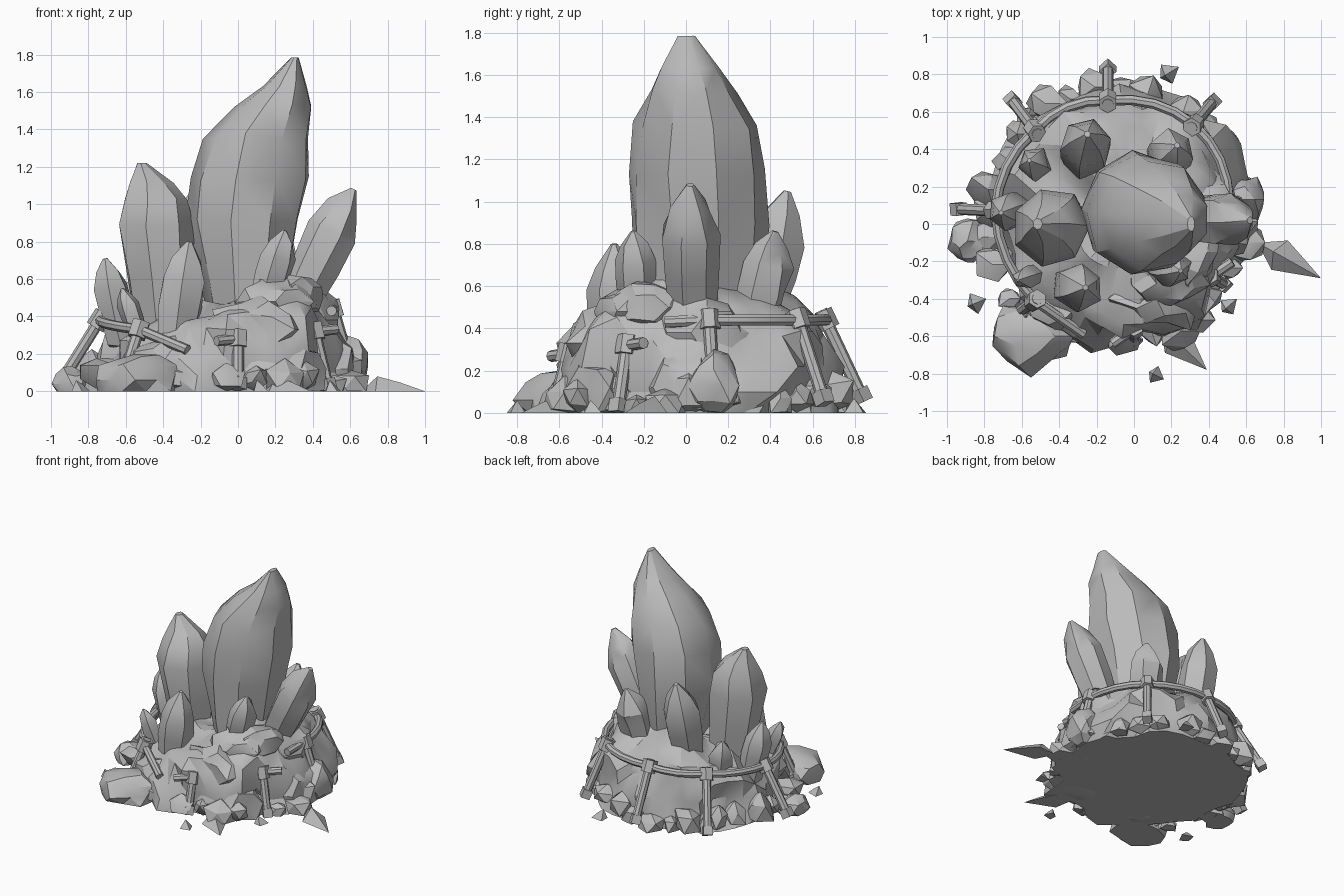
import bpy, bmesh, math, random
from mathutils import Vector, noise

if "Cube" in bpy.data.objects:
    bpy.data.objects.remove(bpy.data.objects["Cube"])
rng = random.Random(7)

stone = bpy.data.materials.new("stone grey")
stone.use_nodes = True
stone.diffuse_color = (0.5, 0.5, 0.5, 1)
stone.node_tree.nodes["Principled BSDF"].inputs["Base Color"].default_value = (0.5, 0.5, 0.5, 1)


def finish(name, bm, angle=35):
    """Turn a bmesh into a shaded object resting above the ground."""
    for v in bm.verts:
        v.co.z = max(v.co.z, 0)
    bmesh.ops.recalc_face_normals(bm, faces=bm.faces)
    mesh = bpy.data.meshes.new(name)
    bm.to_mesh(mesh)
    bm.free()
    mesh.materials.append(stone)
    ob = bpy.data.objects.new(name, mesh)
    bpy.context.collection.objects.link(ob)
    bpy.ops.object.select_all(action='DESELECT')
    ob.select_set(True)
    bpy.context.view_layer.objects.active = ob
    bpy.ops.object.shade_smooth_by_angle(angle=math.radians(angle))
    return ob


def loft(bm, rings):
    """Skin a list of equal point rings and cap both ends."""
    loops = [[bm.verts.new(p) for p in ring] for ring in rings]
    n = len(loops[0])
    for a, b in zip(loops, loops[1:]):
        for i in range(n):
            j = (i + 1) % n
            bm.faces.new((a[i], a[j], b[j], b[i]))
    bm.faces.new(loops[0][::-1])
    bm.faces.new(loops[-1])


def section_crystal(name, sections, sides, jitter):
    """Crystal from horizontal sections: z, x min, x max, y min, y max."""
    bm = bmesh.new()
    turn = rng.random()
    rings = []
    for z, x0, x1, y0, y1 in sections:
        ring = []
        for i in range(sides):
            a = math.tau * (i + turn) / sides
            k = 1.03 + rng.uniform(-jitter, jitter)
            ring.append(Vector(((x0 + x1) / 2 + k * math.cos(a) * (x1 - x0) / 2,
                                (y0 + y1) / 2 + k * math.sin(a) * (y1 - y0) / 2,
                                z + rng.uniform(-jitter, jitter) * (x1 - x0) * 0.8)))
        rings.append(ring)
    loft(bm, rings)
    bmesh.ops.triangulate(bm, faces=bm.faces)
    finish(name, bm, 32)


def crystal(name, base, tip, radius, sides=6, squash=1.0):
    """Leaning faceted crystal running from base to a blunt tip."""
    base, tip = Vector(base), Vector(tip)
    axis = tip - base
    side = axis.cross(Vector((0, 1, 0))).normalized()
    other = axis.cross(side).normalized()
    turn = rng.random()
    rings = []
    for t, k in ((0, .8), (.4, .97), (.66, 1), (.84, .68), (1, .13)):
        rings.append([base + axis * (t + rng.uniform(-.03, .03) * (t < 1)) + radius * k * rng.uniform(.93, 1.1) *
                      (side * math.cos(a) + other * math.sin(a) * squash)
                      for a in (math.tau * (i + turn) / sides for i in range(sides))])
    bm = bmesh.new()
    loft(bm, rings)
    bmesh.ops.triangulate(bm, faces=bm.faces)
    finish(name, bm)


def rock(name, centre, size, detail=2, rough=.22):
    bm = bmesh.new()
    bmesh.ops.create_icosphere(bm, subdivisions=detail, radius=1)
    seed = Vector((rng.uniform(0, 50), rng.uniform(0, 50), 0))
    for v in bm.verts:
        v.co *= 1 + rough * noise.noise(v.co * 1.7 + seed) * 1.6
        v.co = Vector(centre) + Vector(c * s for c, s in zip(v.co, size))
    finish(name, bm, 28)


def beam(name, points, radius, sides=8):
    """Round timber following a short path."""
    pts = [Vector(p) for p in points]
    rings = []
    for i, p in enumerate(pts):
        d = (pts[min(i + 1, len(pts) - 1)] - pts[max(i - 1, 0)]).normalized()
        u = d.cross(Vector((.3, .2, 1)) if abs(d.z) < .9 else Vector((1, 0, 0))).normalized()
        w = d.cross(u)
        rings.append([p + radius * (u * math.cos(a) + w * math.sin(a))
                      for a in (math.tau * k / sides for k in range(sides))])
    bm = bmesh.new()
    loft(bm, rings)
    finish(name, bm, 40)


# Rocky mound, lower toward the front left
bm = bmesh.new()
rings = []
for r, z in ((.68, 0), (.67, .1), (.65, .22), (.61, .36), (.56, .45), (.45, .53), (.28, .6), (.08, .63)):
    ring = []
    for i in range(36):
        a = math.tau * i / 36
        low = 1 - .24 * max(0, math.cos(a - math.radians(215)))
        p = Vector((math.cos(a) * r, math.sin(a) * r, z))
        k = 1 + .2 * noise.noise(p * 3.5) + .07 * noise.noise(p * 9)
        lift = .1 * noise.noise(p * 4 + Vector((9, 3, 1))) * (z > .3)
        ring.append(Vector((-.1 + z * .1 + p.x * k, .05 + p.y * k, z * low + lift)))
    rings.append(ring)
loft(bm, rings)
bmesh.ops.triangulate(bm, faces=bm.faces)
finish("rock_mound", bm, 30)

# Ledges heaped on the front right of the mound
for c, s in (((.2, -.27, .48), (.2, .17, .14)), ((.12, -.4, .33), (.24, .16, .16)),
             ((.32, -.15, .5), (.13, .2, .12)), ((.38, .1, .38), (.16, .24, .2)),
             ((.15, -.42, .12), (.3, .17, .18)), ((-.4, -.42, .14), (.2, .14, .16))):
    rock("mound_ledge", c, s, 2, .3)

# Large crystals
section_crystal("main_crystal", (
    (.3, -.14, .2, -.2, .28), (.6, -.2, .27, -.24, .36), (.9, -.27, .33, -.26, .38),
    (1.15, -.25, .37, -.27, .36), (1.36, -.17, .385, -.24, .33), (1.52, -.01, .395, -.17, .24),
    (1.64, .13, .37, -.12, .16), (1.785, .285, .325, -.04, .04)), 9, .05)
section_crystal("left_crystal", (
    (.3, -.55, -.25, -.14, .16), (.6, -.6, -.25, -.19, .18), (.88, -.65, -.25, -.22, .19),
    (1.02, -.62, -.27, -.18, .16), (1.12, -.58, -.35, -.1, .1), (1.22, -.54, -.49, -.03, .03)), 7, .05)

# Small crystals around them
crystal("right_crystal", (.28, .03, .4), (.62, .02, 1.08), .14, 7)
crystal("front_left_crystal", (-.34, -.33, .2), (-.26, -.34, .8), .125, 6)
crystal("front_right_crystal", (.13, -.22, .45), (.25, -.25, .86), .1, 6)
crystal("back_crystal", (-.26, .33, .4), (-.25, .48, 1.05), .135, 6)
crystal("back_right_crystal", (.16, .32, .4), (.23, .42, .86), .12, 6)
crystal("left_small_crystal", (-.62, .08, .25), (-.71, .06, .71), .1, 6)
crystal("left_tiny_crystal", (-.52, -.27, .28), (-.62, -.3, .55), .06, 5)
crystal("back_left_small_crystal", (-.5, .3, .3), (-.56, .34, .62), .09, 5)

# Boulders round the foot of the mound
rock("front_left_boulder", (-.55, -.6, .06), (.23, .18, .15))
rock("left_boulder", (-.89, -.09, .04), (.1, .12, .1))
rock("right_boulder", (.57, .13, .13), (.13, .13, .16))
rock("right_front_boulder", (.5, -.02, .12), (.14, .16, .19))
for i in range(30):
    a = math.tau * (i + rng.uniform(-.3, .3)) / 30
    r = .66 + rng.uniform(-.04, .07)
    s = rng.uniform(.06, .12)
    rock("foot_rock", (-.1 + r * math.cos(a), .05 + r * math.sin(a), s * rng.uniform(.2, 1)),
         (s, s, s * rng.uniform(.7, 1.4)), 1, .35)

# Timber fence: post foot and joint for every post, running around the mound
posts = [((0, -.62, .04), (0, -.56, .28)), ((.48, -.32, .03), (.41, -.28, .32)),
         ((.6, .13, .13), (.51, .11, .44)), ((.42, .65, .07), (.32, .53, .44)),
         ((-.14, .83, .08), (-.14, .66, .44)), ((-.65, .66, .06), (-.53, .5, .42)),
         ((-.94, .08, .06), (-.74, .07, .38)), ((-.62, -.48, .05), (-.53, -.41, .33))]
for foot, joint in posts:
    f, j = Vector(foot), Vector(joint)
    d = (j - f).normalized()
    beam("fence_post", (f, j + d * .05), .031)
    beam("post_binding", (j - d * .045, j + d * .045), .052, 6)
    beam("post_foot", (f - d * .03, f + d * .035), .047, 4)


def rail(a, b, bulge, over=0):
    a, b = Vector(a), Vector(b)
    d = (b - a).normalized() * over
    mid = (a + b) / 2
    out = Vector((mid.x + .1, mid.y - .03, 0)).normalized() * bulge
    beam("fence_rail", (a - d, a.lerp(b, .25) + out * .75, mid + out, a.lerp(b, .75) + out * .75, b + d), .028)


joints = [p[1] for p in posts]
for a, b in zip(joints[2:], joints[3:]):
    rail(a, b, .05)
rail(joints[0], joints[1], 0, .14)
rail((.5, -.1, .43), joints[2], 0)
rail(joints[7], (-.27, -.59, .22), 0)

# Loose shards lying on the ground
for x0, y0, x1, y1, w, h in ((.66, -.1, 1, -.29, .09, .08), (.14, -.54, .39, -.78, .09, .08),
                             (.14, .78, .24, .84, .06, .07), (.47, -.47, .55, -.4, .05, .06),
                             (.08, -.79, .16, -.83, .05, .06), (-.89, -.44, -.79, -.4, .06, .06)):
    a, b = Vector((x0, y0, 0)), Vector((x1, y1, 0))
    n = (b - a).cross(Vector((0, 0, 1))).normalized() * w
    m = a.lerp(b, .35)
    bm = bmesh.new()
    bmesh.ops.convex_hull(bm, input=[bm.verts.new(p) for p in (
        a, b, m + n, m - n, a.lerp(b, .25) + Vector((0, 0, h)), a.lerp(b, .6) + Vector((0, 0, h * .6)))])
    finish("loose_shard", bm, 10)
